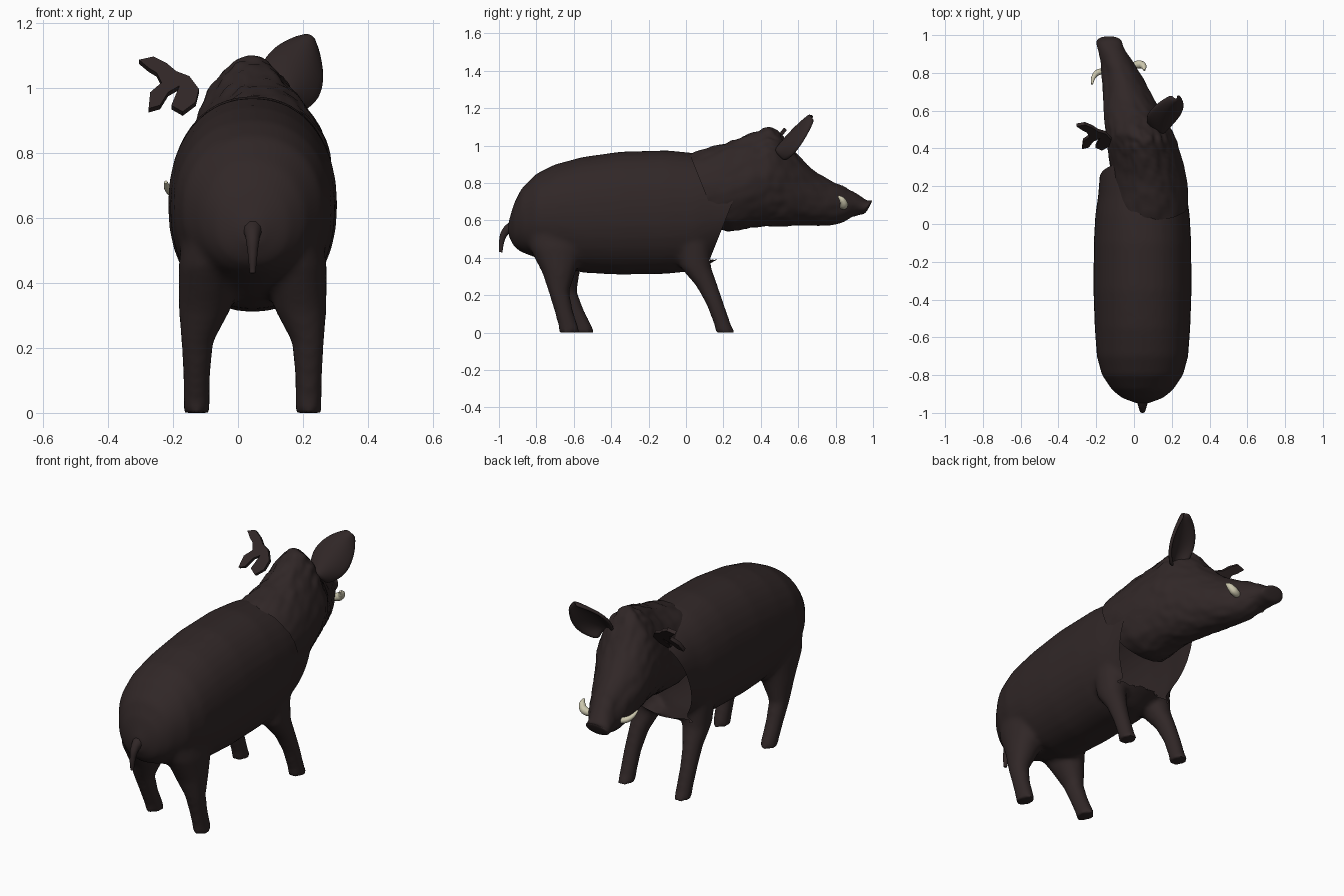
import bpy, bmesh, math
from mathutils import Vector, noise

if "Cube" in bpy.data.objects:
    bpy.data.objects.remove(bpy.data.objects["Cube"])

MID = 0.045  # body centre line


def material(name, rgb):
    m = bpy.data.materials.new(name)
    m.use_nodes = True
    m.diffuse_color = (*rgb, 1)
    bsdf = next(n for n in m.node_tree.nodes if n.type == "BSDF_PRINCIPLED")
    bsdf.inputs["Base Color"].default_value = (*rgb, 1)
    return m


HIDE = material("dark brown hide", (0.03, 0.02, 0.02))
IVORY = material("ivory", (0.6, 0.57, 0.42))


def activate(ob):
    bpy.ops.object.select_all(action="DESELECT")
    ob.select_set(True)
    bpy.context.view_layer.objects.active = ob


def finish(name, bm, mat):
    bmesh.ops.recalc_face_normals(bm, faces=bm.faces[:])
    me = bpy.data.meshes.new(name)
    bm.to_mesh(me)
    bm.free()
    me.materials.append(mat)
    ob = bpy.data.objects.new(name, me)
    bpy.context.collection.objects.link(ob)
    return ob


def modify(ob, kind, **settings):
    activate(ob)
    m = ob.modifiers.new(kind.title(), kind)
    for key, value in settings.items():
        setattr(m, key, value)
    bpy.ops.object.modifier_apply(modifier=m.name)


def smooth(ob, angle=50):
    activate(ob)
    bpy.ops.object.shade_smooth_by_angle(angle=math.radians(angle))


def loft(bm, rings, cap_start=True, cap_end=True):
    rows = [[bm.verts.new(p) for p in ring] for ring in rings]
    n = len(rows[0])
    for a, b in zip(rows, rows[1:]):
        for i in range(n):
            j = (i + 1) % n
            bm.faces.new((a[i], a[j], b[j], b[i]))
    if cap_start:
        bm.faces.new(rows[0])
    if cap_end:
        bm.faces.new(rows[-1])


def oval(power=1.0, n=32):
    for i in range(n):
        a = math.tau * i / n
        c, s = math.cos(a), math.sin(a)
        yield math.copysign(abs(c) ** power, c), math.copysign(abs(s) ** power, s)


def tube(name, points, radii, mat):
    cu = bpy.data.curves.new(name, "CURVE")
    cu.dimensions = "3D"
    cu.bevel_depth = 1
    cu.bevel_resolution = 3
    cu.use_fill_caps = True
    sp = cu.splines.new("BEZIER")
    sp.bezier_points.add(len(points) - 1)
    for bp, co, r in zip(sp.bezier_points, points, radii):
        bp.co, bp.radius = co, r
        bp.handle_left_type = bp.handle_right_type = "AUTO"
    cu.materials.append(mat)
    ob = bpy.data.objects.new(name, cu)
    bpy.context.collection.objects.link(ob)
    return ob


# Trunk: y, bottom, top, half width
bm = bmesh.new()
trunk = [(-.95, .52, .59, .03), (-.92, .46, .69, .11), (-.88, .43, .77, .16),
         (-.8, .40, .85, .215), (-.7, .36, .90, .242), (-.55, .32, .94, .253),
         (-.35, .31, .968, .26), (-.1, .315, .975, .258), (.05, .33, .96, .25),
         (.15, .38, .94, .235), (.35, .5, .9, .22)]
loft(bm, [[(MID + w * c, y, (lo + hi) / 2 + (hi - lo) / 2 * s) for c, s in oval(.92)]
          for y, lo, hi, w in trunk])

# Legs: height, y centre, y half, x offset, x half
hind = [(0, -.625, .058, .172, .041), (.03, -.628, .052, .172, .04),
        (.12, -.655, .05, .172, .042), (.22, -.68, .055, .17, .05),
        (.32, -.68, .088, .147, .08), (.45, -.69, .145, .133, .095),
        (.58, -.70, .17, .11, .1)]
fore = [(0, .21, .054, .172, .041), (.04, .197, .045, .172, .04),
        (.15, .157, .047, .172, .042), (.25, .112, .058, .165, .048),
        (.35, .052, .082, .15, .07), (.45, .04, .09, .14, .085),
        (.6, .05, .09, .13, .09)]
for rows, stride in ((hind, .08), (fore, 0)):
    for side in (1, -1):
        rings = []
        for z, y, hy, x, hx in rows:
            step = stride * max(0, 1 - z / .45) if side < 0 else 0
            rings.append([(MID + side * (x + hx * c), y + step + hy * s, z)
                          for c, s in oval(.95)])
        loft(bm, rings)
body = finish("body_and_legs", bm, HIDE)
modify(body, "REMESH", mode="VOXEL", voxel_size=.015)
modify(body, "SMOOTH", factor=.5, iterations=6)

# Open chest: cut the slanted front away above the legs
bm = bmesh.new()
bm.from_mesh(body.data)
point, normal = Vector((0, .13, .4)), Vector((0, .35, -.14)).normalized()
bmesh.ops.bisect_plane(bm, geom=bm.verts[:] + bm.edges[:] + bm.faces[:],
                       plane_co=point, plane_no=normal)
front = [f for f in bm.faces if f.calc_center_median().z > .39
         and (f.calc_center_median() - point).dot(normal) > 0]
bmesh.ops.delete(bm, geom=front, context="FACES")
bm.to_mesh(body.data)
bm.free()
smooth(body, 60)

# Head: y, right edge, left edge, bottom, top, slant, top narrowing
head_rows = [(.10, -.13, .288, .55, .955, -.4, .0), (.2, -.12, .287, .535, 1.0, -.25, .12),
             (.3, -.125, .27, .56, 1.035, -.1, .25), (.4, -.145, .24, .565, 1.09, 0, .35),
             (.45, -.15, .225, .567, 1.105, 0, .35), (.5, -.155, .2, .568, 1.075, 0, .3),
             (.57, -.16, .16, .57, .98, 0, .2), (.63, -.163, .125, .572, .915, 0, .2),
             (.7, -.167, .09, .572, .85, 0, .25), (.8, -.172, .035, .575, .80, 0, .25),
             (.87, -.178, -.01, .6, .765, .1, .2), (.92, -.19, -.05, .625, .73, .3, .1),
             (.955, -.2, -.062, .632, .70, .5, 0), (.975, -.2, -.065, .635, .712, .55, 0),
             (.98, -.165, -.1, .65, .695, .55, 0)]
bm = bmesh.new()
rings = []
for y, x0, x1, lo, hi, slant, narrow in head_rows:
    h = (hi - lo) / 2
    rings.append([((x0 + x1) / 2 + (x1 - x0) / 2 * c * (1 - narrow * max(s, 0)),
                   y + slant * h * s, (lo + hi) / 2 + h * s) for c, s in oval(.95)])
loft(bm, rings, cap_start=False)
head = finish("head", bm, HIDE)
modify(head, "SUBSURF", levels=2)
for v in head.data.vertices:  # rough hide, strongest on the crest
    rough = .005 + .01 * max(0, min(1, (v.co.z - .9) / .15))
    if v.co.y < .9:
        v.co += v.normal * rough * noise.noise(v.co * 22)
smooth(head, 60)

# Left ear: cupped leaf
bm = bmesh.new()
root, axis = Vector((.135, .5, .955)), Vector((.085, .175, .2))
across = Vector((.82, .05, -.45)).normalized()
cup = axis.cross(across).normalized()
profile = [.05, .08, .098, .102, .095, .08, .055, .02]
grid = []
for i, w in enumerate(profile):
    t = i / (len(profile) - 1)
    grid.append([bm.verts.new(root + axis * t + across * w * v / 4
                              + cup * .06 * ((v / 4) ** 2 - .5) * (1 - .5 * t))
                 for v in range(-4, 5)])
for a, b in zip(grid, grid[1:]):
    for i in range(8):
        bm.faces.new((a[i], a[i + 1], b[i + 1], b[i]))
ear = finish("left_ear", bm, HIDE)
modify(ear, "SOLIDIFY", thickness=.018, offset=0)
modify(ear, "SUBSURF", levels=1)
smooth(ear, 70)

# Right ear: torn remnant
torn = [(-.12, .99), (-.15, 1.03), (-.19, 1.045), (-.22, 1.07), (-.26, 1.09), (-.305, 1.08),
        (-.275, 1.055), (-.25, 1.04), (-.235, 1.01), (-.27, .98), (-.275, .93), (-.24, .94),
        (-.215, .98), (-.18, 1.0), (-.165, .975), (-.205, .94), (-.17, .92), (-.13, .95)]
bm = bmesh.new()
bm.faces.new([bm.verts.new((x, .42 + .8 * (z - .95), z)) for x, z in torn])
bmesh.ops.triangulate(bm, faces=bm.faces[:])
remnant = finish("right_ear_torn", bm, HIDE)
modify(remnant, "SOLIDIFY", thickness=.02, offset=0)
smooth(remnant, 40)

# Tusks and tail
tube("left_tusk", [(-.02, .83, .675), (.03, .845, .685), (.05, .835, .71), (.055, .815, .73)],
     [.018, .022, .017, .006], IVORY)
tube("right_tusk", [(-.16, .81, .665), (-.195, .8, .675), (-.215, .775, .69), (-.222, .74, .71)],
     [.016, .016, .012, .005], IVORY)
tube("tail", [(MID, -.92, .57), (MID, -.965, .54), (MID, -.985, .49), (MID, -.99, .43)],
     [.035, .022, .015, .009], HIDE)
